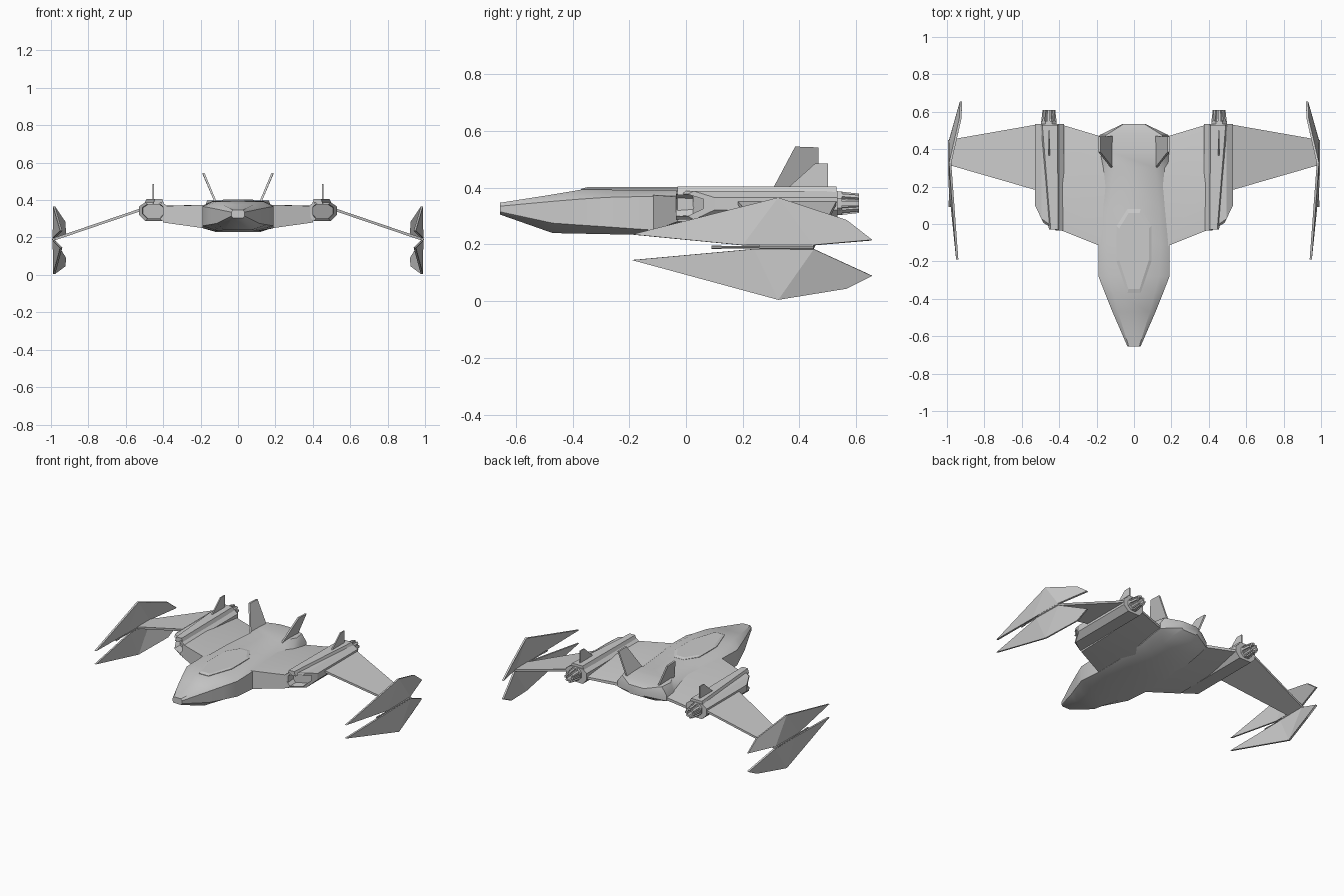
import bpy, bmesh, math
from mathutils import Vector

if "Cube" in bpy.data.objects:
    bpy.data.objects.remove(bpy.data.objects["Cube"])


def make(name, verts, faces, mirror=False, thick=0.0, smooth=None):
    me = bpy.data.meshes.new(name)
    me.from_pydata([tuple(v) for v in verts], [], faces)
    bm = bmesh.new()
    bm.from_mesh(me)
    bmesh.ops.recalc_face_normals(bm, faces=bm.faces)
    bm.to_mesh(me)
    bm.free()
    ob = bpy.data.objects.new(name, me)
    bpy.context.collection.objects.link(ob)
    if smooth:
        bpy.ops.object.select_all(action='DESELECT')
        ob.select_set(True)
        bpy.context.view_layer.objects.active = ob
        bpy.ops.object.shade_smooth_by_angle(angle=math.radians(smooth))
    if thick:
        m = ob.modifiers.new("thickness", 'SOLIDIFY')
        m.thickness, m.offset = thick, 0
    if mirror:
        ob.modifiers.new("mirror", 'MIRROR')
    return ob


def loft(name, rings, **kw):
    """Skin a list of equal-length closed rings and cap both ends."""
    n = len(rings[0])
    verts = [v for r in rings for v in r]
    faces = [(i * n + j, i * n + (j + 1) % n, (i + 1) * n + (j + 1) % n, (i + 1) * n + j)
             for i in range(len(rings) - 1) for j in range(n)]
    faces += [tuple(range(n)), tuple(range(len(verts) - n, len(verts)))]
    return make(name, verts, faces, **kw)


def circle(x, y, z, r, n=8):
    return [(x + r * math.cos(math.tau * (k + .5) / n), y,
             z + r * math.sin(math.tau * (k + .5) / n)) for k in range(n)]


# Fuselage stations: y, bottom z, bottom half width, half width, side z low, side z high, top half width, top z
stations = [
    (-.655, .305, .028, .035, .315, .335, .028, .347),
    (-.47, .240, .07, .115, .275, .352, .085, .376),
    (-.37, .238, .09, .155, .268, .360, .110, .393),
    (-.28, .236, .11, .19, .262, .366, .135, .393),
    (-.11, .234, .12, .19, .250, .370, .145, .391),
    (.08, .230, .12, .19, .252, .355, .135, .395),
    (.30, .238, .11, .19, .270, .335, .110, .398),
    (.40, .262, .10, .19, .290, .335, .165, .397),
    (.475, .285, .09, .185, .305, .345, .150, .393),
    (.535, .318, .05, .06, .328, .362, .055, .378),
]
rings = []
for y, zb, wb, w, z1, z2, wt, zt in stations:
    half = [(wb, zb), (w, z1), (w, z2), (wt, zt)]
    rings.append([(x, y, z) for x, z in half] + [(-x, y, z) for x, z in reversed(half)])
loft("fuselage", rings, smooth=40)

# Canopy panel, almost flush with the fuselage top
outline = [(.035, -.37), (.093, -.2), (.093, -.01), (.035, .08)]
outline += [(-x, y) for x, y in reversed(outline)]
loft("canopy", [[(x, y, .38) for x, y in outline],
                [(x, y, .396) for x, y in outline],
                [(x * .85, -.145 + (y + .145) * .9, .402) for x, y in outline]])

# Inner wing: blunt leading face, thin trailing edge
loft("inner_wing", [
    [(.15, -.13, .245), (.15, -.13, .375), (.15, .20, .372), (.15, .46, .325), (.15, .46, .305), (.15, .2, .25)],
    [(.40, -.03, .280), (.40, -.03, .368), (.40, .22, .370), (.40, .535, .340), (.40, .535, .325), (.40, .22, .285)],
], mirror=True, smooth=35)

# Engine pod with slanted, recessed intake
section = [(.405, .287), (.495, .287), (.53, .322), (.53, .365),
           (.495, .388), (.405, .388), (.375, .365), (.375, .322)]


def intake_y(x):
    return -.035 + max(0, x - .465) * 2.1


def pod_ring(scale, dy):
    pts = [(.452 + (x - .452) * scale, .342 + (z - .342) * scale) for x, z in section]
    return [(x, intake_y(x) + dy, z) for x, z in pts]


loft("engine_pod", [pod_ring(.72, .06), pod_ring(.76, 0), pod_ring(1, 0),
                    [(x, .535, z) for x, z in section]], mirror=True)

# Raised rail along the pod top
loft("pod_rail", [
    [(.395, -.03, .375), (.455, -.03, .375), (.445, -.03, .405), (.405, -.03, .405)],
    [(.395, .53, .375), (.505, .53, .375), (.490, .53, .405), (.410, .53, .405)],
], mirror=True)

# Engine nozzle with hollow end and surrounding petals
loft("nozzle", [circle(.455, y, .345, r) for y, r in
                ((.52, .045), (.55, .045), (.55, .034), (.61, .028), (.61, .02), (.56, .02))], mirror=True)
for k in range(8):
    a = math.tau * k / 8
    out = Vector((math.cos(a), 0, math.sin(a)))
    side = Vector((-math.sin(a), 0, math.cos(a))) * .007
    mid = Vector((.455, 0, .345))
    loft("nozzle_petal", [[mid + out * r + side * s + Vector((0, y, 0))
                           for r, s in ((.024, -1), (hi, -1), (hi, 1), (.024, 1))]
                          for y, hi in ((.54, .042), (.61, .034))], mirror=True)


def fin(name, outline, t):
    """Fin from (x, y, z) points, thickened sideways."""
    loft(name, [[(x - t, y, z) for x, y, z in outline],
                [(x + t, y, z) for x, y, z in outline]], mirror=True)


# Canted tail fins and small pod fins
fin("tail_fin", [(.118, .30, .385), (.118, .47, .385), (.185, .467, .542), (.185, .385, .545)], .006)
fin("pod_fin", [(.452, .36, .40), (.452, .50, .40), (.452, .50, .485), (.452, .455, .485)], .004)

# Drooping outer wing
make("outer_wing", [(.50, .175, .355), (.50, .535, .355), (.985, .45, .19), (.985, .315, .19)],
     [(0, 1, 2, 3)], mirror=True, thick=.014)

# Folded wingtip blades: front tip, apex, base front, base rear, rear tip, rear shoulder
blade_faces = [(0, 2, 1), (1, 2, 3), (1, 3, 4, 5)]
make("upper_tip_blade", [(.945, -.19, .235), (.983, .325, .365), (.985, .20, .197),
                         (.983, .445, .197), (.925, .655, .215), (.928, .565, .285)],
     blade_faces, mirror=True, thick=.012)
make("lower_tip_blade", [(.945, -.19, .145), (.983, .325, .005), (.985, .24, .184),
                         (.983, .45, .184), (.925, .655, .09), (.928, .565, .045)],
     blade_faces, mirror=True, thick=.012)

# Wingtip barrel
loft("tip_barrel", [circle(.985, y, .19, r) for y, r in
                    ((.09, .006), (.125, .006), (.125, .004), (.26, .004), (.26, .009), (.45, .009))], mirror=True)
